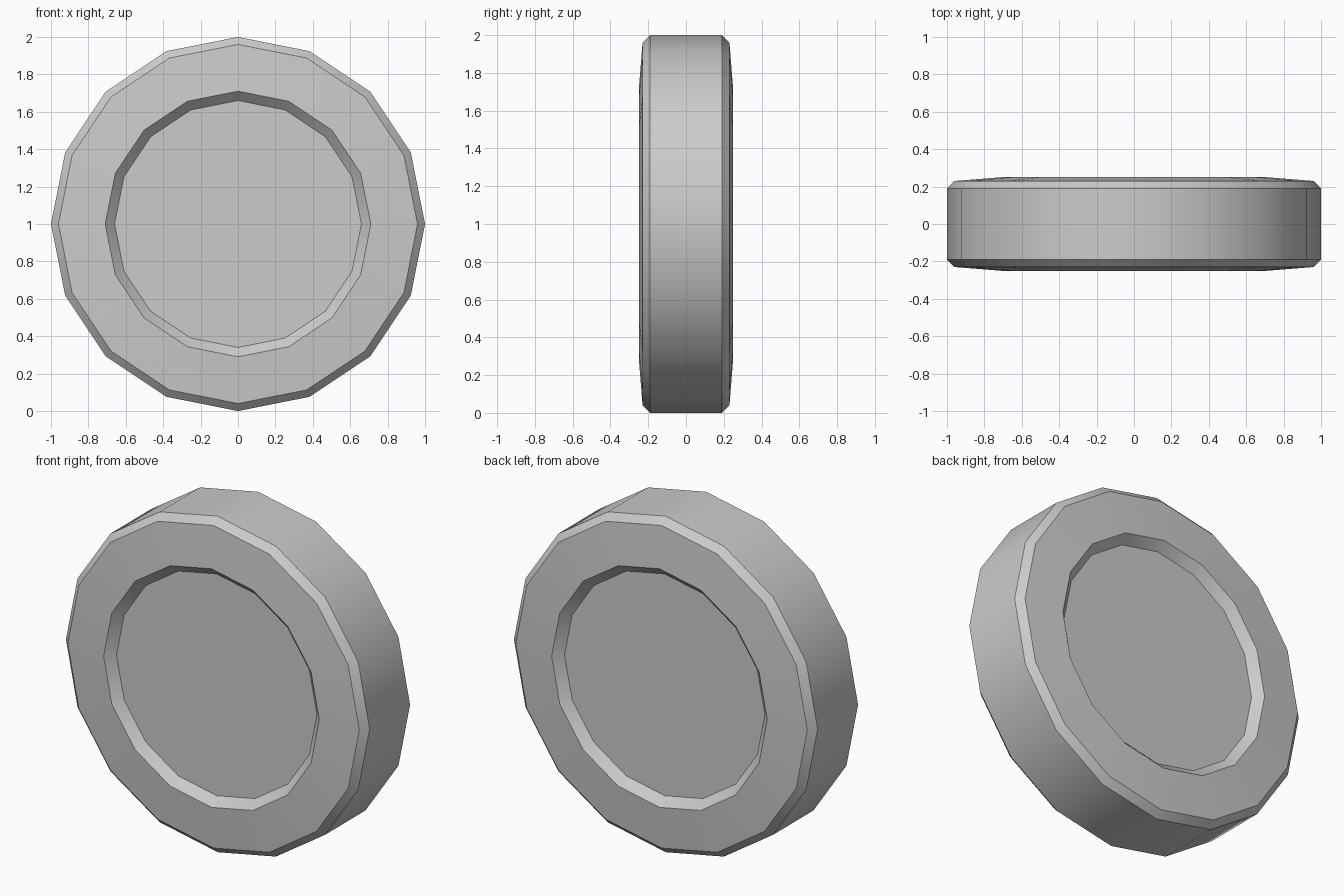
import bpy, bmesh
from math import pi, sin, cos

if "Cube" in bpy.data.objects:
    bpy.data.objects.remove(bpy.data.objects["Cube"])

SIDES = 16

# Half profile as (radius, y), front recess to back recess by mirroring
half = [(0.66, -0.20), (0.71, -0.25), (0.96, -0.23), (1.0, -0.19)]
profile = half + [(r, -y) for r, y in reversed(half)]

# Lathe the profile around the y axis
bm = bmesh.new()
rings = []
for r, y in profile:
    rings.append([bm.verts.new((r * sin(2 * pi * i / SIDES), y,
                                1 + r * cos(2 * pi * i / SIDES)))
                  for i in range(SIDES)])
for a, b in zip(rings, rings[1:]):
    for i in range(SIDES):
        j = (i + 1) % SIDES
        bm.faces.new((a[i], a[j], b[j], b[i]))

# Recessed discs on both sides
bm.faces.new(rings[0])
bm.faces.new(rings[-1])
bmesh.ops.recalc_face_normals(bm, faces=bm.faces)

mesh = bpy.data.meshes.new("wheel")
bm.to_mesh(mesh)
bm.free()
wheel = bpy.data.objects.new("wheel", mesh)
bpy.context.collection.objects.link(wheel)

# Smooth tread, crisp chamfers
bpy.context.view_layer.objects.active = wheel
wheel.select_set(True)
bpy.ops.object.shade_smooth_by_angle(angle=pi / 6)
